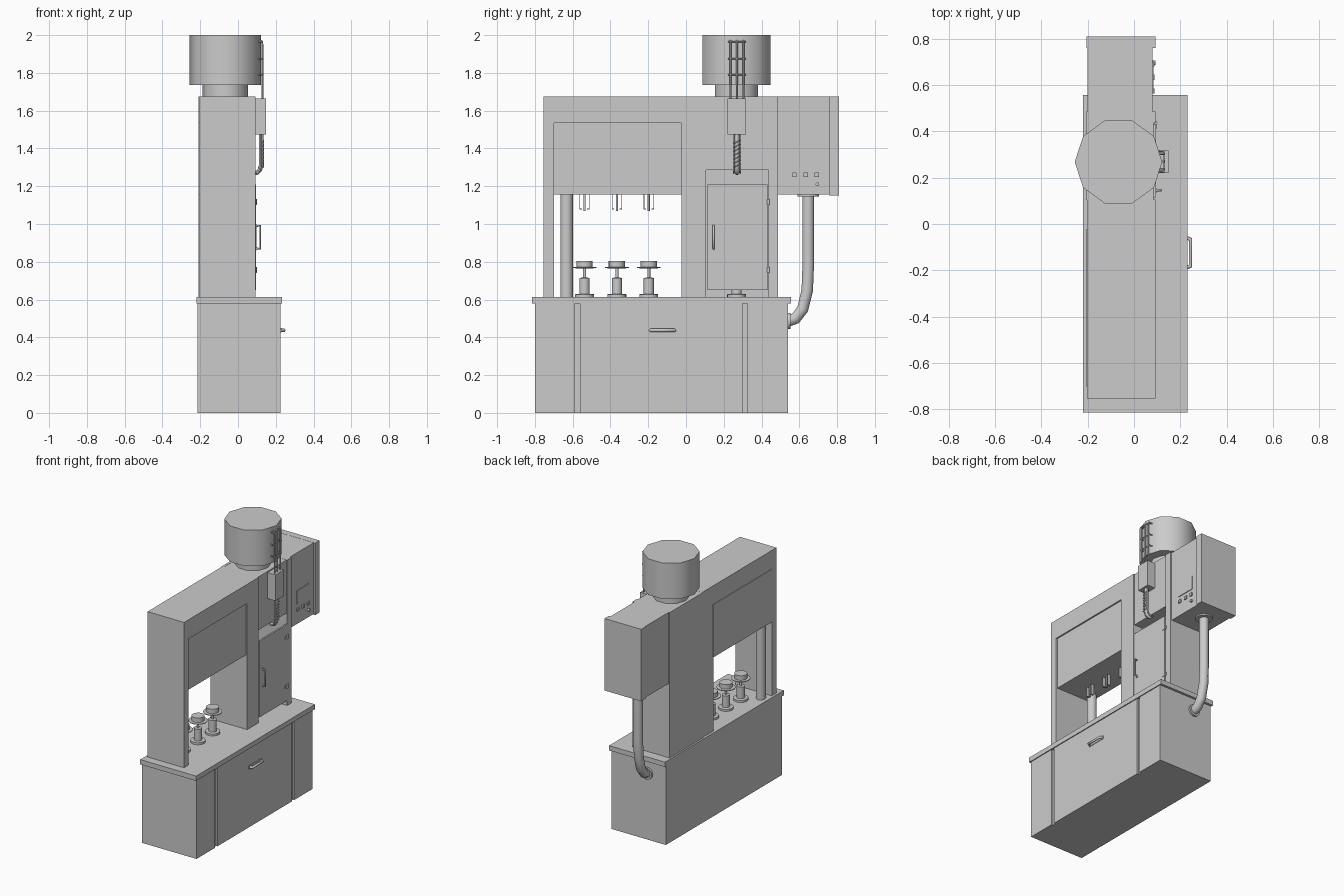
import bpy, bmesh, math
from mathutils import Vector

if "Cube" in bpy.data.objects:
    bpy.data.objects.remove(bpy.data.objects["Cube"])


def finish(name, bm, smooth=None):
    bmesh.ops.recalc_face_normals(bm, faces=bm.faces)
    me = bpy.data.meshes.new(name)
    bm.to_mesh(me)
    bm.free()
    ob = bpy.data.objects.new(name, me)
    bpy.context.collection.objects.link(ob)
    if smooth:
        bpy.ops.object.select_all(action='DESELECT')
        ob.select_set(True)
        bpy.context.view_layer.objects.active = ob
        bpy.ops.object.shade_smooth_by_angle(angle=math.radians(smooth))
    return ob


def box(name, x, y, z):
    """Box from (min, max) ranges."""
    bm = bmesh.new()
    bmesh.ops.create_cube(bm, size=1)
    for v in bm.verts:
        v.co = [(r[0] + r[1]) / 2 + c * (r[1] - r[0]) for r, c in zip((x, y, z), v.co)]
    return finish(name, bm)


def prism(name, profile, x0, x1):
    """Side profile (y, z) extruded along x."""
    bm = bmesh.new()
    f = bm.faces.new([bm.verts.new((x0, y, z)) for y, z in profile])
    ext = bmesh.ops.extrude_face_region(bm, geom=[f])['geom']
    bmesh.ops.translate(bm, verts=[g for g in ext if isinstance(g, bmesh.types.BMVert)],
                        vec=(x1 - x0, 0, 0))
    return finish(name, bm)


def lathe(name, center, profile, n=20, axis='Z'):
    """Closed turned part from (radius, height) pairs."""
    bm = bmesh.new()
    rings = []
    for r, h in profile:
        ring = []
        for i in range(n):
            a = 2 * math.pi * i / n
            p = Vector((r * math.cos(a), r * math.sin(a), h))
            if axis == 'Y':
                p = Vector((p.x, p.z, p.y))
            elif axis == 'X':
                p = Vector((p.z, p.x, p.y))
            ring.append(bm.verts.new(p + Vector(center)))
        rings.append(ring)
    for a, b in zip(rings, rings[1:]):
        for i in range(n):
            bm.faces.new((a[i], a[(i + 1) % n], b[(i + 1) % n], b[i]))
    bm.faces.new(rings[0])
    bm.faces.new(rings[-1])
    return finish(name, bm, 40)


def tube(name, pts, r, n=3):
    cu = bpy.data.curves.new(name, 'CURVE')
    cu.dimensions = '3D'
    cu.bevel_depth = r
    cu.bevel_resolution = n
    cu.use_fill_caps = True
    sp = cu.splines.new('POLY')
    sp.points.add(len(pts) - 1)
    for p, c in zip(sp.points, pts):
        p.co = (*c, 1)
    ob = bpy.data.objects.new(name, cu)
    bpy.context.collection.objects.link(ob)
    return ob


CX = -0.067  # depth centre line of the machine

# Base cabinet with grooves between the front panels
box("base_cabinet", (-0.215, 0.213), (-0.80, 0.54), (0, 0.58))
for i, ys in enumerate([(-0.80, -0.587), (-0.56, 0.30), (0.326, 0.54)]):
    box(f"base_panel_{i}", (0.212, 0.225), ys, (0, 0.58))
box("worktop", (-0.22, 0.232), (-0.815, 0.557), (0.578, 0.613))
tube("drawer_handle", [(0.22, -0.19, 0.437), (0.244, -0.182, 0.437),
                       (0.244, -0.066, 0.437), (0.22, -0.058, 0.437)], 0.009)
box("drawer_handle_plate", (0.224, 0.229), (-0.198, -0.05), (0.425, 0.45))

# Arch frame and recessed hood over the filling bay
prism("arch_frame", [(-0.754, 0.612), (-0.70, 0.612), (-0.70, 1.535), (-0.025, 1.535),
                     (-0.025, 0.612), (0.105, 0.612), (0.105, 1.675), (-0.754, 1.675)], -0.203, 0.092)
box("bay_hood", (-0.208, 0.081), (-0.702, -0.023), (1.155, 1.54))
lathe("bay_post", (-0.162, -0.632, 0), [(0.033, 0.612), (0.033, 1.157)])

# Hollow column with door
box("column_back", (-0.208, -0.19), (0.103, 0.486), (0.612, 1.675))
box("column_upper_panel", (-0.195, 0.085), (0.103, 0.44), (1.285, 1.674))
box("column_jamb", (-0.195, 0.092), (0.437, 0.486), (0.612, 1.675))
box("column_door", (0.082, 0.094), (0.114, 0.431), (0.65, 1.208))
box("door_handle_plate", (0.093, 0.097), (0.135, 0.156), (0.86, 1.0))
tube("door_handle", [(0.09, 0.146, 0.87), (0.117, 0.146, 0.87),
                     (0.117, 0.146, 0.99), (0.09, 0.146, 0.99)], 0.006)
for i, z in enumerate((0.757, 1.117)):
    lathe(f"door_hinge_{i}", (0.094, 0.436, z), [(0.007, -0.016), (0.007, 0.016)], 10)
    box(f"hinge_leaf_{i}", (0.09, 0.097), (0.41, 0.445), (z - 0.012, z + 0.012))

# Bottle stations and the nozzles above them
for i, y in enumerate((-0.537, -0.366, -0.197, 0.268)):
    lathe(f"station_{i}", (CX, y, 0),
          [(0.05, 0.612), (0.05, 0.628), (0.027, 0.63), (0.027, 0.715), (0.008, 0.716),
           (0.008, 0.765), (0.063, 0.766), (0.063, 0.771), (0.043, 0.772), (0.043, 0.805)])
    if i == 3:
        continue
    lathe(f"nozzle_{i}", (CX, y, 0), [(0.006, 1.07), (0.006, 1.157)], 10)
    for s in (-1, 1):
        yo, yi = y + s * 0.027, y + s * 0.014
        box(f"nozzle_guide_{i}_{s}", (CX - 0.012, CX + 0.012),
            (min(yo, yo - s * 0.003), max(yo, yo - s * 0.003)), (1.08, 1.157))
        box(f"nozzle_foot_{i}_{s}", (CX - 0.012, CX + 0.012), (min(yo, yi), max(yo, yi)), (1.077, 1.081))

# Control box
box("control_box", (-0.2, 0.079), (0.484, 0.80), (1.155, 1.675))
box("control_box_end", (-0.205, 0.092), (0.76, 0.81), (1.15, 1.676))
box("control_screen", (0.078, 0.084), (0.563, 0.70), (1.30, 1.40))
for i, y in enumerate((0.574, 0.634, 0.692)):
    box(f"control_button_{i}", (0.078, 0.088), (y - 0.011, y + 0.011), (1.25, 1.272))
lathe("control_knob", (0.078, 0.696, 1.21), [(0.01, 0), (0.01, 0.014)], 12, 'X')

# Cable pipe from control box to base
tube("cable_pipe", [(CX, 0.647, 1.155), (CX, 0.647, 0.78), (CX, 0.642, 0.65), (CX, 0.618, 0.55),
                    (CX, 0.58, 0.50), (CX, 0.535, 0.485)], 0.032)
lathe("pipe_top_flange", (CX, 0.647, 1.145), [(0.058, 0), (0.058, 0.012)])
lathe("pipe_base_flange", (CX, 0.538, 0.487), [(0.043, 0), (0.043, 0.016)], 20, 'Y')

# Ten-sided hopper on a neck
lathe("hopper_neck", (CX, 0.268, 0), [(0.12, 1.67), (0.12, 1.742)], 10)
lathe("hopper_drum", (CX, 0.268, 0), [(0.189, 1.737), (0.189, 2.0)], 10)

# Feed rods, junction box and conduits
box("junction_box", (0.085, 0.148), (0.22, 0.318), (1.475, 1.665))
for i, y in enumerate((0.236, 0.270, 0.304)):
    tube(f"hopper_rod_{i}", [(0.10, y, 1.968), (0.125, y, 1.97), (0.13, y, 1.95), (0.13, y, 1.66)], 0.005, 1)
for i, z in enumerate((1.965, 1.875, 1.79)):
    tube(f"rod_clamp_{i}", [(0.1, 0.225, z), (0.13, 0.225, z), (0.13, 0.315, z), (0.1, 0.315, z)], 0.004, 1)
for i, (y, r) in enumerate(((0.253, 0.005), (0.270, 0.012), (0.287, 0.005))):
    tube(f"conduit_{i}", [(0.122, y, 1.48), (0.122, y, 1.31), (0.115, y, 1.285),
                          (0.1, y, 1.272), (0.08, y, 1.27)], r, 2)
for i in range(7):
    z = 1.30 + i * 0.021
    tube(f"conduit_tie_{i}", [(0.134, 0.253, z), (0.134, 0.287, z + 0.018)], 0.003, 1)
